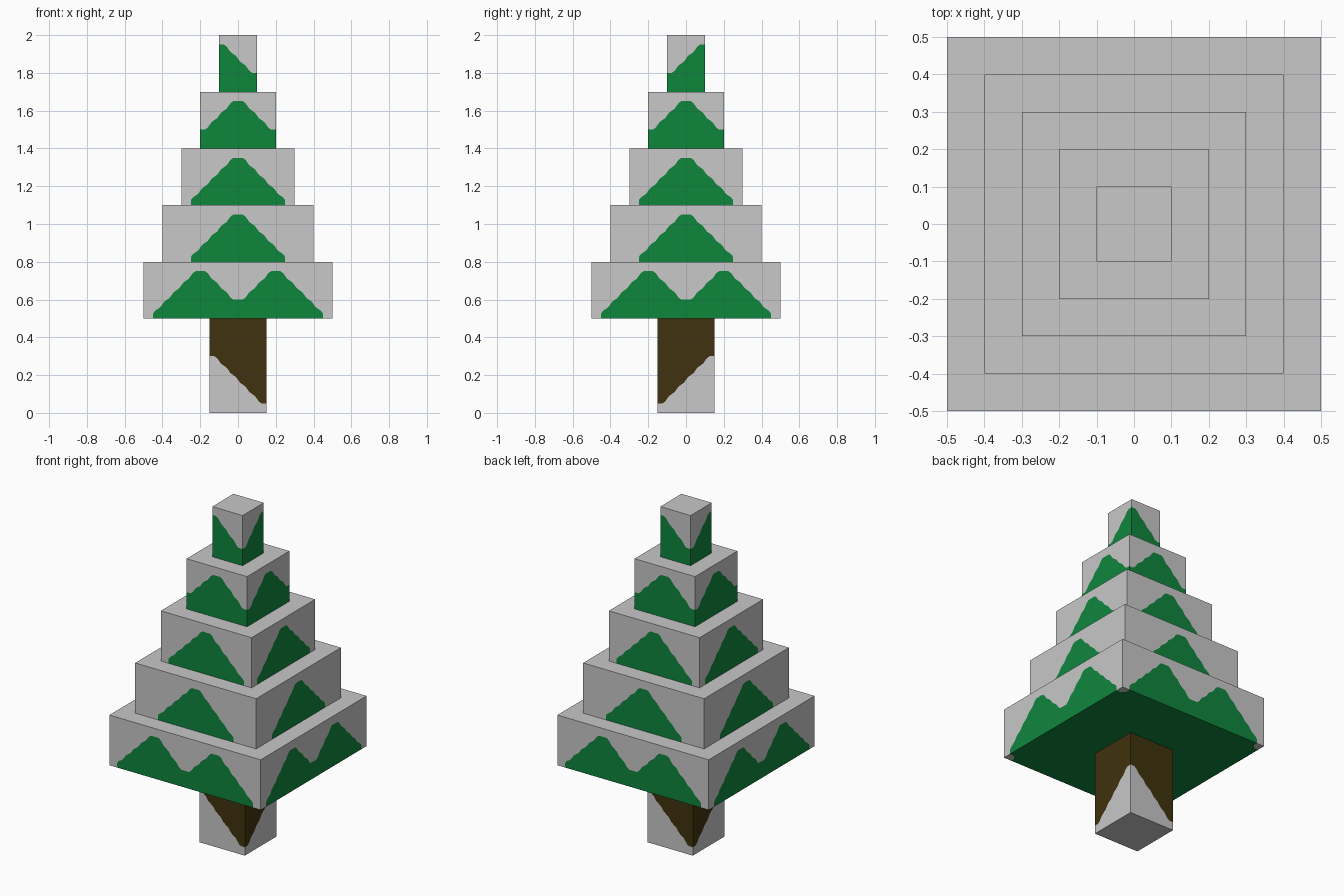
import bpy, bmesh
from mathutils import Vector, Matrix

if "Cube" in bpy.data.objects:
    bpy.data.objects.remove(bpy.data.objects["Cube"])

STEP = 0.05  # size of one step in the painted zigzag


def material(name, rgb):
    m = bpy.data.materials.new(name)
    m.diffuse_color = (*rgb, 1)
    m.use_nodes = True
    m.node_tree.nodes["Principled BSDF"].inputs["Base Color"].default_value = m.diffuse_color
    return m


GREY = material("pale_grey", (0.578, 0.578, 0.578))
GREEN = material("leaf_green", (0.0048, 0.237, 0.046))
BROWN = material("bark_brown", (0.051, 0.032, 0.0044))


def zigzag(heights, half):
    """Softened staircase line (u, height) across a face, one height per step."""
    raw = [Vector((-half, heights[0]))]
    for i in range(1, len(heights)):
        if abs(heights[i] - heights[i - 1]) > 1e-6:
            u = -half + i * STEP
            raw += [Vector((u, heights[i - 1])), Vector((u, heights[i]))]
    raw.append(Vector((half, heights[-1])))
    line = [raw[0]]
    for p, c, n in zip(raw, raw[1:], raw[2:]):
        if c.y < 1e-6:
            line.append(c)
            continue
        a, b = (p - c).normalized(), (n - c).normalized()
        line += [c + a * STEP / 2, c + (a + b) * STEP * 0.207, c + b * STEP / 2]
    return line + [raw[-1]]


def block(name, half, z0, z1, heights, low, high, bottom, mirror=False, clipped=False):
    """Box whose four sides are split into a low and a high colour by a zigzag."""
    mats = [low, high]
    bm = bmesh.new()

    def face(pts, mat):
        bm.faces.new([bm.verts.new(p) for p in pts]).material_index = mats.index(mat)

    for k in range(4):
        turn = Matrix.Rotation(k * 1.5707963267948966, 3, 'Z')
        cols = heights[::-1] if mirror and k % 2 else heights
        line = zigzag(cols, half)

        def strip(a, b, a0, b0, a1, b1, mat):
            pts = [(a, a0), (b, b0)]
            pts += [q for q, s in (((b, b1), b1 - b0), ((a, a1), a1 - a0)) if s > 1e-6]
            if len(pts) > 2:
                face([turn @ Vector((u, -half, z0 + z)) for u, z in pts], mat)

        for p, q in zip(line, line[1:]):
            if q.x - p.x > 1e-6:
                strip(p.x, q.x, 0, 0, p.y, q.y, low)
                strip(p.x, q.x, p.y, q.y, z1 - z0, z1 - z0, high)

    # top and underside
    ring = [(-half, -half), (half, -half), (half, half), (-half, half)]
    face([(x, y, z1) for x, y in ring], high)
    if clipped:
        # underside with small grey corners
        h, s = half, STEP
        cut = [(h - s, -h), (h - s, -h + s / 2), (h - 0.793 * s, -h + 0.793 * s),
               (h - s / 2, -h + s), (h, -h + s)]
        centre = []
        for k in range(4):
            turn = Matrix.Rotation(k * 1.5707963267948966, 3, 'Z')
            pts = [turn @ Vector((x, y, z0)) for x, y in cut]
            centre += pts
            face(pts + [turn @ Vector((h, -h, z0))], high)
        face(centre[::-1], bottom)
    else:
        face([(x, y, z0) for x, y in ring[::-1]], bottom)

    bmesh.ops.remove_doubles(bm, verts=bm.verts, dist=1e-5)
    mesh = bpy.data.meshes.new(name)
    bm.to_mesh(mesh)
    bm.free()
    for m in mats:
        mesh.materials.append(m)
    bpy.context.collection.objects.link(bpy.data.objects.new(name, mesh))


def peak(n):
    """Symmetric hill of n steps on each side of the centre."""
    right = [max(0.25 - STEP * i, 0) for i in range(n)]
    return right[::-1] + right


# trunk: grey at the foot, bark above a diagonal edge
block("trunk", 0.15, 0, 0.5, [0.3 - STEP * i for i in range(6)], GREY, BROWN, GREY, mirror=True)

# lowest tier with two hills per side
hill = [0.1, 0.15, 0.2, 0.25, 0.25, 0.2, 0.15, 0.1, 0.05, 0]
block("branches_1", 0.5, 0.5, 0.8, hill[::-1] + hill, GREEN, GREY, GREEN, clipped=True)

# middle tiers with one hill per side
for i in range(3):
    half = 0.4 - 0.1 * i
    z = 0.8 + 0.3 * i
    block(f"branches_{i + 2}", half, z, z + 0.3, peak(round(half / STEP)), GREEN, GREY, GREEN)

# tree top with a diagonal edge
block("tree_top", 0.1, 1.7, 2.0, [0.25 - STEP * i for i in range(4)], GREEN, GREY, GREEN, mirror=True)
